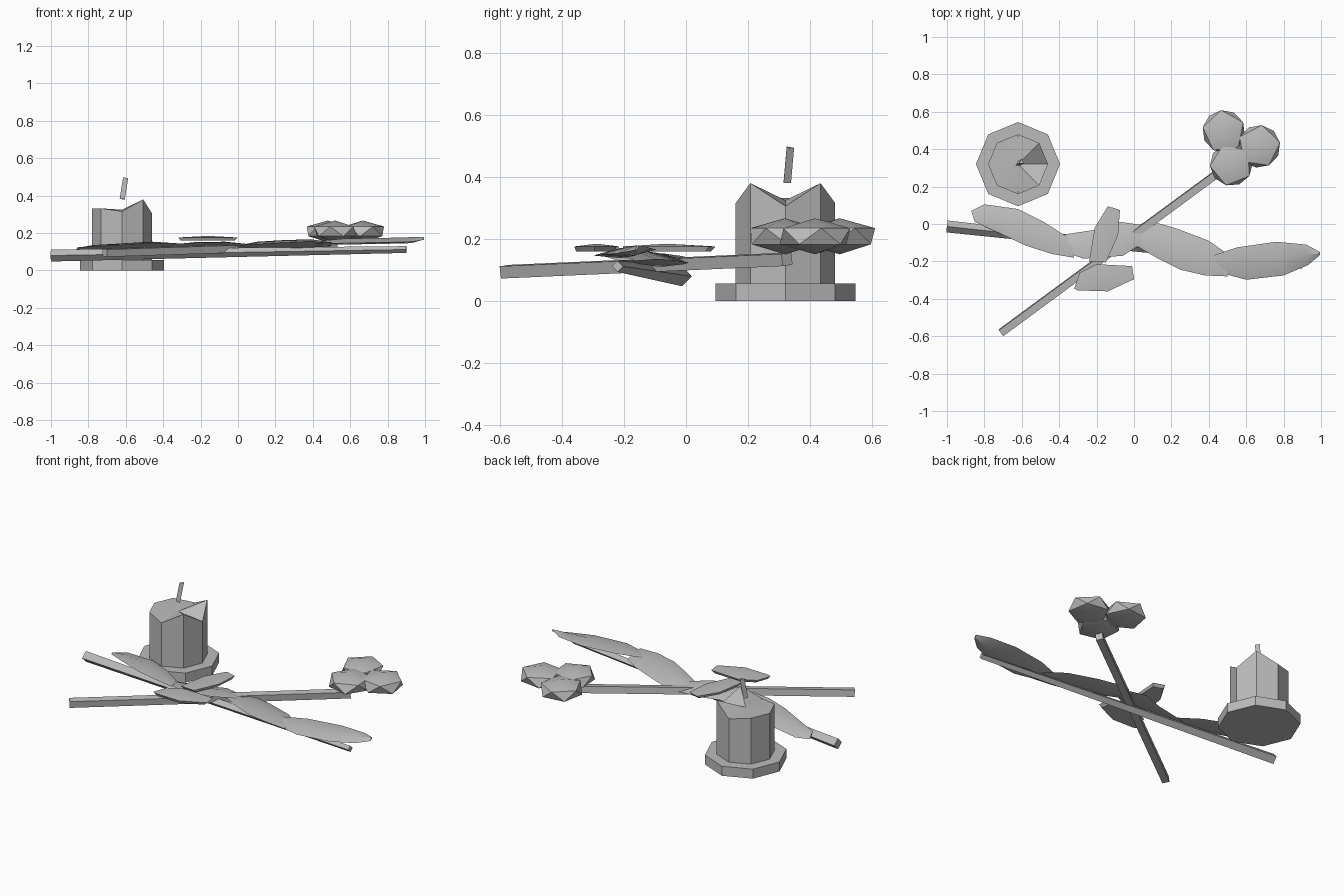
import bpy, bmesh, math
from mathutils import Vector, Matrix

if "Cube" in bpy.data.objects:
    bpy.data.objects.remove(bpy.data.objects["Cube"])

gray = bpy.data.materials.new("light gray")
gray.diffuse_color = (0.5, 0.5, 0.5, 1)
gray.use_nodes = True
gray.node_tree.nodes["Principled BSDF"].inputs["Base Color"].default_value = gray.diffuse_color


def finish(name, bm, angle=30):
    bmesh.ops.recalc_face_normals(bm, faces=bm.faces)
    me = bpy.data.meshes.new(name)
    bm.to_mesh(me)
    bm.free()
    me.materials.append(gray)
    ob = bpy.data.objects.new(name, me)
    bpy.context.collection.objects.link(ob)
    bpy.ops.object.select_all(action='DESELECT')
    ob.select_set(True)
    bpy.context.view_layer.objects.active = ob
    bpy.ops.object.shade_smooth_by_angle(angle=math.radians(angle))
    return ob


def bridge(bm, rings):
    """Skin a row of vertex rings and cap both ends."""
    n = len(rings[0])
    for a, b in zip(rings, rings[1:]):
        for i in range(n):
            j = (i + 1) % n
            bm.faces.new((a[i], a[j], b[j], b[i]))
    bm.faces.new(rings[0])
    bm.faces.new(rings[-1])


def rod(name, start, end, r1, r2, sides, turn):
    """Tapered straight rod between two points."""
    p, q = Vector(start), Vector(end)
    d = (q - p).normalized()
    ref = Vector((0, 1, 0)) if abs(d.z) > 0.8 else Vector((0, 0, 1))
    side = d.cross(ref).normalized()
    up = side.cross(d)
    bm = bmesh.new()
    rings = []
    for c, r in ((p, r1), (q, r2)):
        angles = [math.radians(turn) + math.tau * i / sides for i in range(sides)]
        rings.append([bm.verts.new(c + r * (math.cos(a) * side + math.sin(a) * up))
                      for a in angles])
    bridge(bm, rings)
    finish(name, bm)


def leaf(name, sections, thick, tilt):
    """Lens-shaped leaf; sections are (x back, y back, x front, y front, z)."""
    bm = bmesh.new()
    rings = []
    last = len(sections) - 1
    for k, (xb, yb, xf, yf, z) in enumerate(sections):
        t = thick * (0.4 if k in (0, last) else 1)
        xm, ym = (xb + xf) / 2, (yb + yf) / 2
        pts = ((xb, yb, z - tilt), (xm, ym, z + t), (xf, yf, z + tilt), (xm, ym, z - t))
        rings.append([bm.verts.new(p) for p in pts])
    bridge(bm, rings)
    finish(name, bm)


def plate_leaf(name, outline, z, thick):
    """Thin flat leaf with a bevelled lower rim."""
    bm = bmesh.new()
    c = sum((Vector(p) for p in outline), Vector((0, 0))) / len(outline)
    rings = []
    for s, h in ((0.9, z), (1, z + thick * 0.65)):
        rings.append([bm.verts.new((*(c + (Vector(p) - c) * s), h)) for p in outline])
    bridge(bm, rings)
    top = [f for f in bm.faces if all(v in rings[1] for v in f.verts)]
    peak = bmesh.ops.poke(bm, faces=top)['verts'][0]
    peak.co.z = z + thick
    finish(name, bm)


# Candle and its octagonal base
CX, CY = -0.62, 0.32


def octagon(bm, r, heights):
    return [bm.verts.new((CX + r * math.cos(math.tau * i / 8),
                          CY + r * math.sin(math.tau * i / 8), h))
            for i, h in enumerate(heights)]


bm = bmesh.new()
bridge(bm, [octagon(bm, 0.225, [0] * 8), octagon(bm, 0.225, [0.057] * 8)])
finish("candle_base", bm)

bm = bmesh.new()
rim = octagon(bm, 0.16, [0.306, 0.38, 0.316, 0.332, 0.332, 0.332, 0.316, 0.38])
foot = octagon(bm, 0.16, [0.05] * 8)
bridge(bm, [foot, rim])
cap = [f for f in bm.faces if all(v in rim for v in f.verts)]
bmesh.ops.poke(bm, faces=cap)[
    'verts'][0].co = (CX, CY, 0.325)
finish("candle", bm)
rod("wick", (-0.619, 0.322, 0.382), (-0.601, 0.332, 0.495), 0.016, 0.016, 3, 90)

# Crossed twigs
rod("long_twig", (-1.0, -0.013, 0.08), (0.9, -0.22, 0.112), 0.032, 0.018, 4, 0)
rod("berry_twig", (-0.712, -0.582, 0.095), (0.52, 0.325, 0.135), 0.028, 0.028, 4, 38)

# Berry cluster
for i, (x, y, turn) in enumerate(((0.48, 0.495, 25), (0.668, 0.415, 10), (0.52, 0.318, 40))):
    bm = bmesh.new()
    m = (Matrix.Translation((x, y, 0.209)) @ Matrix.Rotation(math.radians(turn), 4, 'Z')
         @ Matrix.Diagonal((0.128, 0.128, 0.058, 1)))
    bmesh.ops.create_icosphere(bm, subdivisions=1, radius=1, matrix=m)
    finish(f"berry_{i + 1}", bm)

# Overlapping long leaves along the twig
leaf("left_leaf", [(-0.87, 0.07, -0.85, 0.01, 0.115), (-0.80, 0.105, -0.74, -0.04, 0.12),
                   (-0.62, 0.08, -0.58, -0.115, 0.13), (-0.48, 0.01, -0.44, -0.16, 0.138),
                   (-0.34, -0.08, -0.32, -0.18, 0.135)], 0.016, 0.010)
leaf("centre_leaf", [(-0.40, -0.06, -0.40, -0.14, 0.125), (-0.20, -0.03, -0.27, -0.185, 0.135),
                     (-0.08, 0.012, -0.06, -0.17, 0.138), (0.04, -0.005, 0.05, -0.10, 0.13)],
     0.016, 0.012)
leaf("middle_right_leaf", [(0.0, -0.01, 0.0, -0.11, 0.125), (0.09, 0.015, 0.12, -0.18, 0.132),
                           (0.23, -0.025, 0.25, -0.245, 0.14), (0.40, -0.09, 0.38, -0.275, 0.145),
                           (0.50, -0.16, 0.50, -0.28, 0.14)], 0.022, 0.010)
leaf("right_leaf", [(0.42, -0.17, 0.42, -0.25, 0.15), (0.55, -0.125, 0.60, -0.298, 0.155),
                    (0.76, -0.095, 0.80, -0.275, 0.158), (0.92, -0.11, 0.93, -0.22, 0.162),
                    (0.995, -0.15, 0.995, -0.165, 0.172)], 0.016, -0.008)

# Two small flat leaves at the crossing
plate_leaf("small_upper_leaf", [(-0.24, -0.20), (-0.21, -0.02), (-0.14, 0.095), (-0.075, 0.075),
                                (-0.085, -0.06), (-0.15, -0.205)], 0.16, 0.025)
plate_leaf("small_front_leaf", [(-0.32, -0.345), (-0.29, -0.26), (-0.20, -0.215), (-0.01, -0.225),
                                (0.0, -0.295), (-0.14, -0.36), (-0.30, -0.355)], 0.16, 0.025)
